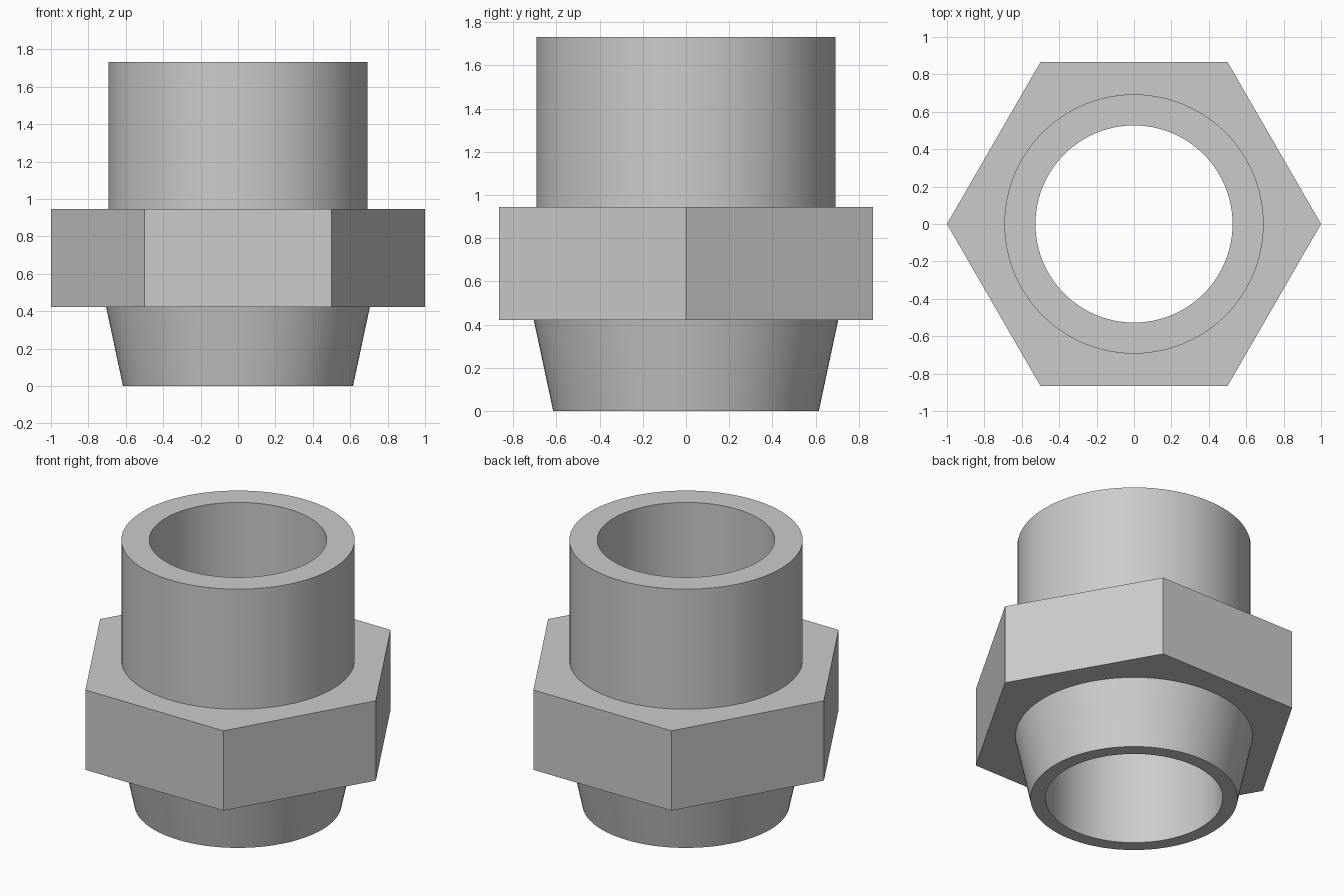
import bpy, bmesh
from math import cos, sin, pi, radians

SEGMENTS = 96          # multiple of six, so the hex corners fall on vertices
BORE = 0.527


def round_radius(r):
    return lambda a: r


def hex_radius(corner):
    # distance to the outline of a hexagon with a corner on +x
    return lambda a: corner * cos(pi / 6) / cos(a % (pi / 3) - pi / 6)


def loft_closed(name, sections, material):
    """Join a closed loop of (radius rule, height) sections into a hollow solid."""
    bm = bmesh.new()
    angles = [2 * pi * i / SEGMENTS for i in range(SEGMENTS)]
    rings = [[bm.verts.new((rule(a) * cos(a), rule(a) * sin(a), z)) for a in angles]
             for rule, z in sections]
    for k, ring in enumerate(rings):
        above = rings[(k + 1) % len(rings)]
        for i in range(SEGMENTS):
            j = (i + 1) % SEGMENTS
            bm.faces.new((ring[i], ring[j], above[j], above[i]))
    bmesh.ops.recalc_face_normals(bm, faces=bm.faces)
    mesh = bpy.data.meshes.new(name)
    bm.to_mesh(mesh)
    bm.free()
    mesh.materials.append(material)
    obj = bpy.data.objects.new(name, mesh)
    bpy.context.collection.objects.link(obj)
    bpy.ops.object.select_all(action='DESELECT')
    obj.select_set(True)
    bpy.context.view_layer.objects.active = obj
    bpy.ops.object.shade_smooth_by_angle(angle=radians(30))
    return obj


cube = bpy.data.objects.get("Cube")
if cube:
    bpy.data.objects.remove(cube, do_unlink=True)

# Plain grey metal
grey = bpy.data.materials.new("light_grey")
grey.use_nodes = True
colour = (0.6, 0.6, 0.6, 1)
grey.diffuse_color = colour
grey.node_tree.nodes["Principled BSDF"].inputs["Base Color"].default_value = colour

# Tapered foot, hexagonal flange and straight collar around one through bore
loft_closed("hex_pipe_fitting", [
    (round_radius(0.615), 0),
    (round_radius(0.705), 0.422),
    (hex_radius(1), 0.422),
    (hex_radius(1), 0.945),
    (round_radius(0.693), 0.945),
    (round_radius(0.693), 1.732),
    (round_radius(BORE), 1.732),
    (round_radius(BORE), 0),
], grey)
